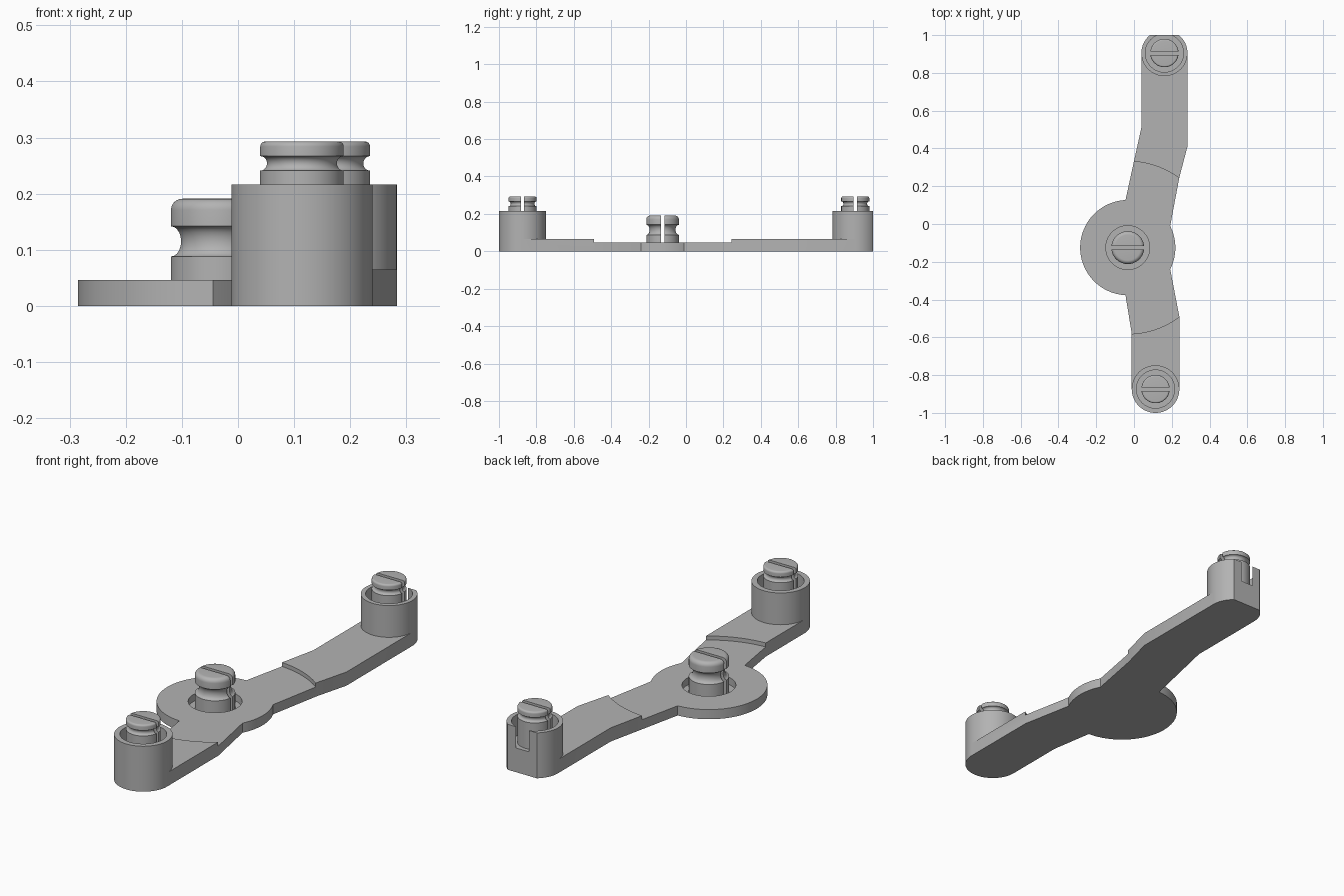
import bpy, bmesh
from math import sin, cos, pi, radians, atan2, degrees

if "Cube" in bpy.data.objects:
    bpy.data.objects.remove(bpy.data.objects["Cube"])

grey = bpy.data.materials.new("plain grey")
grey.use_nodes = True
grey.diffuse_color = (0.45, 0.45, 0.45, 1)
grey.node_tree.nodes["Principled BSDF"].inputs["Base Color"].default_value = grey.diffuse_color

HUB, HUB_R = (-0.033, -0.125), 0.252
FRONT, FRONT_R = (0.114, -0.874), 0.126
BACK, BACK_R = (0.161, 0.905), 0.122
HUB_TOP, ARM_TOP, BOSS_TOP = 0.046, 0.065, 0.216
HUB_FLOOR, CUP_FLOOR = 0.012, 0.115


def arc(centre, r, a, b, n=48):
    """Points along an arc, angles in degrees."""
    angles = [radians(a + (b - a) * i / n) for i in range(n + 1)]
    return [(centre[0] + r * cos(t), centre[1] + r * sin(t)) for t in angles]


def add_mesh(name, bm):
    bmesh.ops.recalc_face_normals(bm, faces=bm.faces[:])
    mesh = bpy.data.meshes.new(name)
    bm.to_mesh(mesh)
    bm.free()
    mesh.materials.append(grey)
    ob = bpy.data.objects.new(name, mesh)
    bpy.context.collection.objects.link(ob)
    return ob


def prism(name, outline, z0, z1):
    """Extrude a plan outline upward."""
    bm = bmesh.new()
    face = bm.faces.new([bm.verts.new((x, y, z0)) for x, y in outline])
    top = bmesh.ops.extrude_face_region(bm, geom=[face])["geom"]
    verts = [v for v in top if isinstance(v, bmesh.types.BMVert)]
    bmesh.ops.translate(bm, vec=(0, 0, z1 - z0), verts=verts)
    return add_mesh(name, bm)


def disc(name, centre, r, z0, z1, n=96):
    return prism(name, arc(centre, r, 0, 360, n)[:-1], z0, z1)


def block(name, x0, x1, y0, y1, z0, z1):
    return prism(name, [(x0, y0), (x1, y0), (x1, y1), (x0, y1)], z0, z1)


def combine(ob, tool, operation):
    """Apply a boolean and discard its tool."""
    mod = ob.modifiers.new("cut", "BOOLEAN")
    mod.operation, mod.solver, mod.object = operation, "EXACT", tool
    bpy.context.view_layer.objects.active = ob
    bpy.ops.object.modifier_apply(modifier=mod.name)
    bpy.data.objects.remove(tool)


def finish(ob):
    bpy.ops.object.select_all(action="DESELECT")
    ob.select_set(True)
    bpy.context.view_layer.objects.active = ob
    bpy.ops.object.shade_smooth_by_angle(angle=radians(30))


def hub_angle(x, y):
    return degrees(atan2(y - HUB[1], x - HUB[0]))


# Lever plate: rounded ends, bent arms and a round hub
right = hub_angle(0.193, -0.01)
left = hub_angle(-0.045, 0.127)
outline = arc(FRONT, FRONT_R, 180, 360)
outline += [(0.24, -0.49)]
outline += arc(HUB, HUB_R, -right, right, 20)
outline += [(0.24, 0.247), (0.283, 0.41)]
outline += arc(BACK, BACK_R, 0, 180)
outline += [(0.039, 0.51), (0, 0.333)]
outline += arc(HUB, HUB_R, left, 360 - left, 60)
outline += [(-0.012, -0.58)]
body = prism("lever_body", outline, 0, ARM_TOP)

# Lowered round area about the hub, then its recess
combine(body, disc("step_cutter", HUB, 0.457, HUB_TOP, 0.2, 192), "DIFFERENCE")
combine(body, disc("recess_cutter", HUB, 0.116, HUB_FLOOR, 0.2), "DIFFERENCE")

# Hollow bosses at both ends, the back one trimmed flat
for centre, r in ((FRONT, FRONT_R), (BACK, BACK_R)):
    combine(body, disc("boss", centre, r, 0, BOSS_TOP), "UNION")
    combine(body, disc("cup_cutter", centre, 0.101, CUP_FLOOR, 0.4), "DIFFERENCE")
combine(body, block("flat_cutter", -0.5, 0.5, 1, 1.2, -0.1, 0.5), "DIFFERENCE")
finish(body)


def pin(name, centre, r, floor, groove, depth, top, fillet):
    """Turned pin with a round groove, rounded head and a slot along x."""
    g0, g1 = groove
    profile = [(0, floor - 0.006), (r, floor - 0.006), (r, g0)]
    profile += [(r - depth * sin(pi * i / 10), (g0 + g1) / 2 - (g1 - g0) / 2 * cos(pi * i / 10))
                for i in range(1, 10)]
    profile += [(r, g1)]
    profile += arc((r - fillet, top - fillet), fillet, 0, 90, 6)
    profile += [(0, top)]
    bm = bmesh.new()
    verts = [bm.verts.new((p, 0, z)) for p, z in profile]
    edges = [bm.edges.new(pair) for pair in zip(verts, verts[1:])]
    bmesh.ops.spin(bm, geom=verts + edges, axis=(0, 0, 1), cent=(0, 0, 0),
                   angle=2 * pi, steps=72, use_duplicate=False)
    bmesh.ops.remove_doubles(bm, verts=bm.verts[:], dist=0.0001)
    bmesh.ops.translate(bm, vec=(*centre, 0), verts=bm.verts[:])
    ob = add_mesh(name, bm)
    x, y = centre
    slot = block("slot_cutter", x - 0.2, x + 0.2, y - 0.009, y + 0.009, floor + 0.004, 0.5)
    combine(ob, slot, "DIFFERENCE")
    finish(ob)


# Slotted pins
pin("hub_pin", HUB, 0.087, HUB_FLOOR, (0.088, 0.142), 0.018, 0.191, 0.02)
for name, centre in (("front_pin", FRONT), ("back_pin", BACK)):
    pin(name, centre, 0.075, CUP_FLOOR, (0.241, 0.267), 0.012, 0.293, 0.009)
